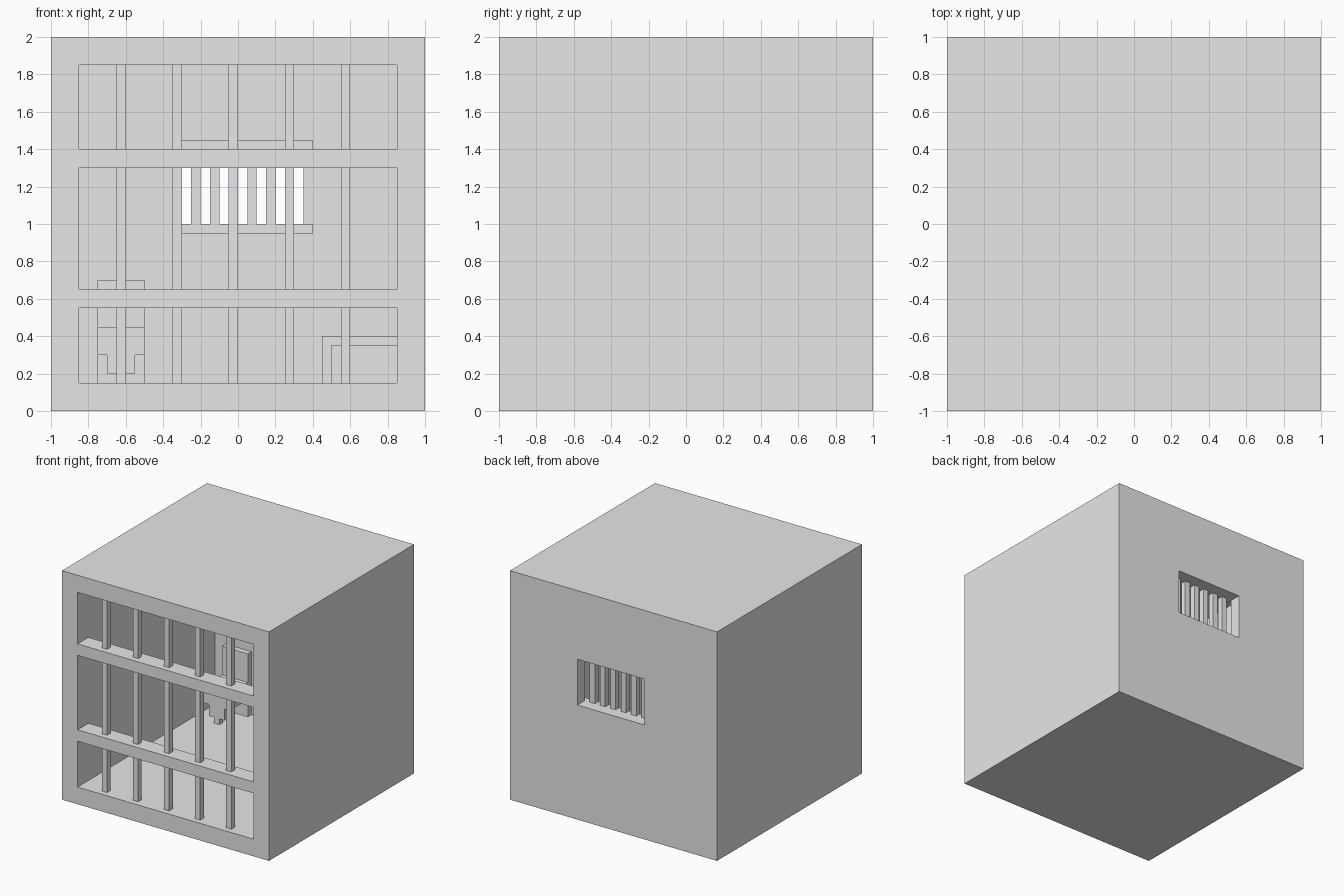
import bpy
import bmesh
from mathutils import Vector

old = bpy.data.objects.get("Cube")
if old:
    bpy.data.objects.remove(old, do_unlink=True)

# Single plain colour
grey = bpy.data.materials.new("light_grey")
grey.use_nodes = True
grey.diffuse_color = (0.8, 0.8, 0.8, 1)
grey.node_tree.nodes["Principled BSDF"].inputs["Base Color"].default_value = (0.8, 0.8, 0.8, 1)


def boxes(name, *extents):
    """One object of boxes, each given as (x0, x1), (y0, y1), (z0, z1)."""
    bm = bmesh.new()
    for ext in extents:
        verts = bmesh.ops.create_cube(bm, size=1)["verts"]
        for v in verts:
            v.co = Vector([lo + (c + 0.5) * (hi - lo) for c, (lo, hi) in zip(v.co, ext)])
    mesh = bpy.data.meshes.new(name)
    bm.to_mesh(mesh)
    bm.free()
    mesh.materials.append(grey)
    obj = bpy.data.objects.new(name, mesh)
    bpy.context.collection.objects.link(obj)
    return obj


def cut(target, cutter):
    cutter.hide_render = True
    mod = target.modifiers.new("cut", "BOOLEAN")
    mod.operation = "DIFFERENCE"
    mod.solver = "EXACT"
    mod.object = cutter
    bpy.context.view_layer.objects.active = target
    bpy.ops.object.modifier_apply(modifier=mod.name)
    bpy.data.objects.remove(cutter, do_unlink=True)


FRONT, BACK, SIDE = -0.85, 0.9, 0.85
FLOOR, CEILING = 0.15, 1.85
BAR = 0.05

# Cell shell: open front, small window through the back wall
shell = boxes("cell_shell", ((-1, 1), (-1, 1), (0, 2)))
cut(shell, boxes("room_cutter", ((-SIDE, SIDE), (-1.2, BACK), (FLOOR, CEILING))))
cut(shell, boxes("window_cutter", ((-0.3, 0.35), (0.8, 1.2), (1.0, 1.4))))

# Front grille: two cross rails and five upright bars
rails = [(0.55, 0.65), (1.3, 1.4)]
for i, z in enumerate(rails):
    boxes(f"cross_rail_{i + 1}", ((-SIDE, SIDE), (-1, FRONT), z))
gaps = [(FLOOR, 0.55), (0.65, 1.3), (1.4, CEILING)]
for i in range(5):
    x = -0.65 + 0.3 * i
    boxes(f"front_bar_{i + 1}", *[((x, x + BAR), (-0.95, -0.9), z) for z in gaps])

# Window bars with sill and lintel on the inside of the back wall
inner = (BACK - BAR, BACK)
boxes("window_sill", ((-0.3, 0.4), inner, (0.95, 1.0)))
boxes("window_lintel", ((-0.3, 0.4), inner, (1.4, 1.45)))
for i in range(6):
    x = -0.25 + 0.1 * i
    boxes(f"window_bar_{i + 1}", ((x, x + BAR), inner, (1.0, 1.4)))

# Toilet: tank on the wall, bowl stepping down to a narrow foot
boxes("toilet_tank", ((-0.75, -0.5), inner, (FLOOR, 0.7)))
boxes("toilet_bowl", ((-0.75, -0.5), (0.6, 0.85), (0.3, 0.45)))
boxes("toilet_base", ((-0.7, -0.55), (0.6, 0.7), (0.2, 0.3)))
boxes("toilet_foot", ((-0.65, -0.6), (0.6, 0.65), (FLOOR, 0.2)))

# Bunk along the side wall: slab, two legs and a low rail
boxes("bunk_slab", ((0.45, SIDE), (0, BACK), (0.35, 0.4)))
for name, y in (("front", 0), ("back", BACK - BAR)):
    boxes(f"bunk_{name}_leg", ((0.45, 0.5), (y, y + BAR), (FLOOR, 0.35)))
boxes("bunk_side_rail", ((0.45, 0.5), (BAR, BACK - BAR), (0.25, 0.3)))
